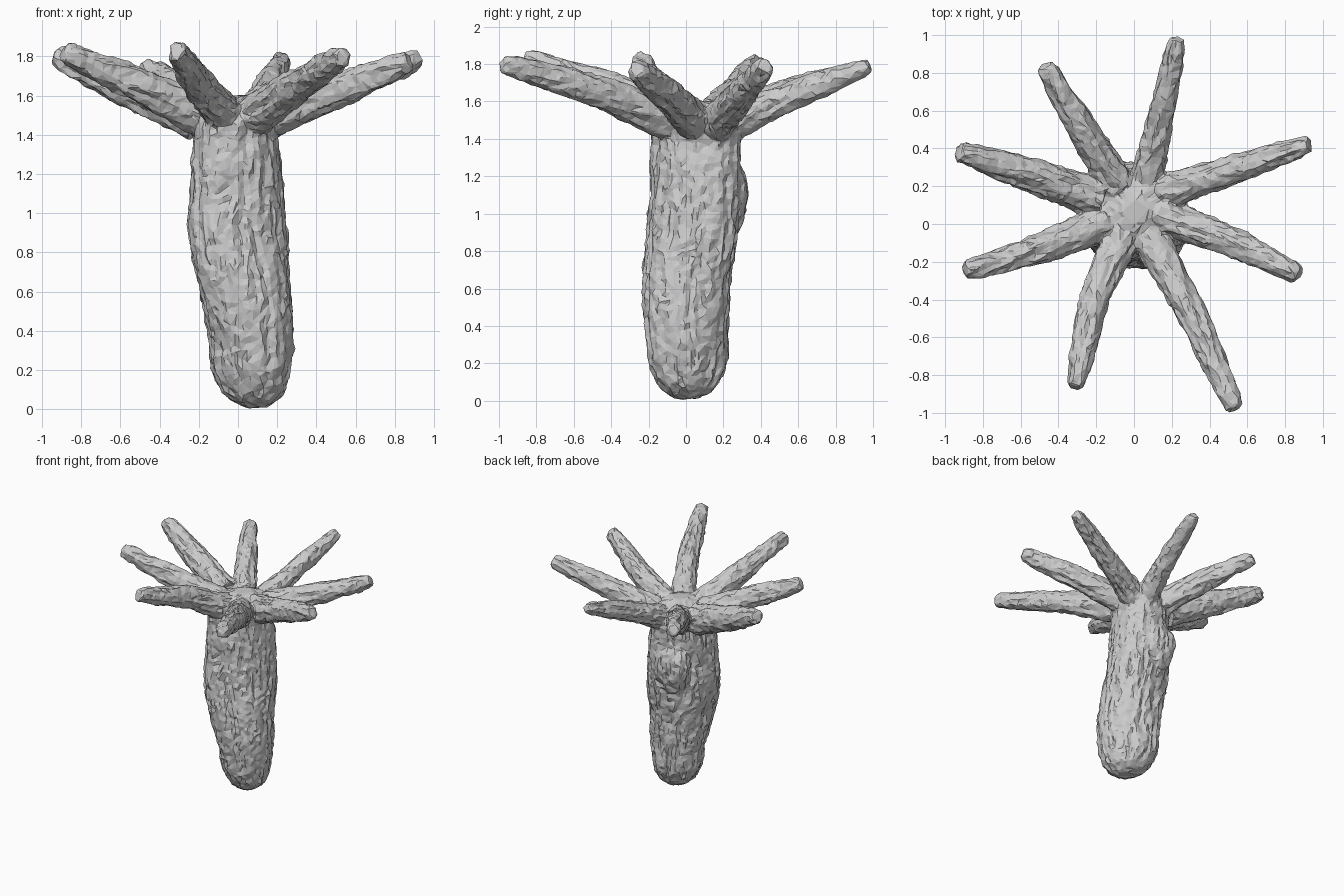
import bpy, bmesh, math, random
from mathutils import Vector, noise

if "Cube" in bpy.data.objects:
    bpy.data.objects.remove(bpy.data.objects["Cube"])

random.seed(4)
grey = bpy.data.materials.new("pale grey")
grey.diffuse_color = (0.6, 0.6, 0.6, 1)
grey.use_nodes = True
grey.node_tree.nodes["Principled BSDF"].inputs["Base Color"].default_value = grey.diffuse_color


def spline(keys, t):
    """Smooth interpolation through equally weighted key tuples, t in 0..1."""
    f = t * (len(keys) - 1)
    i = min(int(f), len(keys) - 2)
    u = f - i
    a, b, c, d = (keys[max(0, min(len(keys) - 1, i + k))] for k in (-1, 0, 1, 2))
    return [0.5 * (2 * q + (r - p) * u + (2 * p - 5 * q + 4 * r - s) * u * u
                   + (3 * q - p - 3 * r + s) * u ** 3) for p, q, r, s in zip(a, b, c, d)]


def loft(bm, keys, rings, sides, rough, seed, upright=False, twist=False):
    """Closed rough tube; keys are (x, y, z, radius sideways, radius across)."""
    rows, length = [], 0
    last = Vector(keys[0][:3])
    for i in range(rings + 1):
        t = i / rings
        x, y, z, ra, rb = spline(keys, t)
        c = Vector((x, y, z))
        length += (c - last).length
        last = c
        if upright:
            u, v = Vector((1, 0, 0)), Vector((0, 1, 0))
        else:
            e = Vector(spline(keys, min(1, t + .02))[:3]) - Vector(spline(keys, max(0, t - .02))[:3])
            u = e.cross(Vector((0, 0, 1))).normalized()
            v = u.cross(e).normalized()
        # the column is oval, its long axis swinging round towards the top
        h = min(1, max(0, (z - .3) / .6)) if twist else 0
        power = 2.05 + .4 * h
        oval = -.07 + .155 * h if twist else 0
        row = []
        for j in range(sides):
            a = 2 * math.pi * j / sides
            ca, sa = math.cos(a), math.sin(a)
            shape = (abs(ca) ** power + abs(sa) ** power) ** (-1 / power)
            d = (u * ca * ra + v * sa * rb) * shape * (1 + oval * math.sin(2 * a))
            # sharp grooves run lengthwise, with finer wrinkles on top
            p = Vector((ca * ra, sa * rb, 0)) * 22 + Vector((seed * 7.3, 0, length * 4))
            q = (c + d) * 28 + Vector((seed, 0, 0))
            n = 0.6 - 2.4 * abs(noise.noise(p)) + 0.6 * noise.noise(q)
            row.append(bm.verts.new(c + d + d.normalized() * n * rough))
        rows.append(row)
    for r0, r1 in zip(rows, rows[1:]):
        for j in range(sides):
            k = (j + 1) % sides
            bm.faces.new((r0[j], r0[k], r1[k], r1[j]))
    bm.faces.new(rows[0][::-1])
    bm.faces.new(rows[-1])


bm = bmesh.new()

# Column: rounded foot, leaning trunk, neck and low mouth cone
column = [
    (.09, .00, .008, .05, .05), (.08, .01, .07, .14, .145), (.068, .012, .2, .194, .203),
    (.068, .005, .35, .21, .218), (.05, .002, .5, .223, .226), (.03, .005, .65, .23, .232),
    (.01, .02, .8, .242, .234), (-.005, .035, .95, .242, .234), (-.005, .045, 1.1, .23, .234),
    (-.01, .05, 1.25, .22, .232), (-.012, .055, 1.38, .208, .23), (-.005, .06, 1.47, .215, .23),
    (0, .06, 1.545, .185, .19), (.01, .06, 1.6, .07, .07)]
loft(bm, column, 150, 90, .014, 1, upright=True, twist=True)

# Broad swelling on the back of the column
bump = [(-.03, .22, .86, .05, .03), (-.03, .225, .96, .12, .08),
        (-.03, .235, 1.08, .15, .095), (-.03, .235, 1.19, .145, .085), (-.03, .22, 1.3, .07, .04)]
loft(bm, bump, 40, 50, .014, 2, upright=True)

# Eight tentacles: base, middle and tip of each, plus its thickness
tentacles = [
    ((-.2, .14), (-.58, .27), (-.92, .38, 1.80), 1.12),
    ((-.09, .21), (-.27, .50), (-.465, .83, 1.74), 1.0),
    ((.07, .25), (.15, .6), (.227, .97, 1.79), .85),
    ((.16, .17), (.56, .30), (.92, .42, 1.785), .95),
    ((.14, .05), (.53, -.10), (.865, -.267, 1.77), 1.0),
    ((.08, -.07), (.30, -.46), (.53, -.965, 1.80), 1.0),
    ((-.06, -.06), (-.205, -.38), (-.312, -.85, 1.825), 1.0),
    ((-.17, 0), (-.52, -.14), (-.88, -.245, 1.82), 1.0)]
for n, (base, mid, tip, w) in enumerate(tentacles):
    b = Vector((*base, 1.49))
    m = Vector((*mid, 1.50 + (tip[2] - 1.50) * .5))
    t = Vector(tip)
    pts = [b, (b + m) / 2, m, (m + t) / 2, t - (t - m) * .05, t + (t - m) * .03]
    radii = [.102, .088, .08, .068, .05, .03]
    keys = [(*p, r * w * .96, r * w * 1.06) for p, r in zip(pts, radii)]
    loft(bm, keys, 80, 44, .012, 3 + n)

bmesh.ops.recalc_face_normals(bm, faces=bm.faces)
raw = bpy.data.meshes.new("raw_parts")
bm.to_mesh(raw)
bm.free()
raw.materials.append(grey)
polyp = bpy.data.objects.new("polyp_body", raw)
bpy.context.collection.objects.link(polyp)

# Fuse the parts into one skin, then break it into irregular flat facets
fuse = polyp.modifiers.new("fuse", 'REMESH')
fuse.mode = 'VOXEL'
fuse.voxel_size = .009
facet = polyp.modifiers.new("facet", 'DECIMATE')
facet.ratio = .075
skin = bpy.data.meshes.new_from_object(polyp.evaluated_get(bpy.context.evaluated_depsgraph_get()))
polyp.modifiers.clear()
polyp.data = skin
bpy.data.meshes.remove(raw)
skin.name = "polyp_body"
if not skin.materials:
    skin.materials.append(grey)

# Craggy bark-like finish
offsets = [v.normal * random.uniform(-.004, .004) for v in skin.vertices]
for v, o in zip(skin.vertices, offsets):
    v.co += o
for f in skin.polygons:
    f.use_smooth = False
